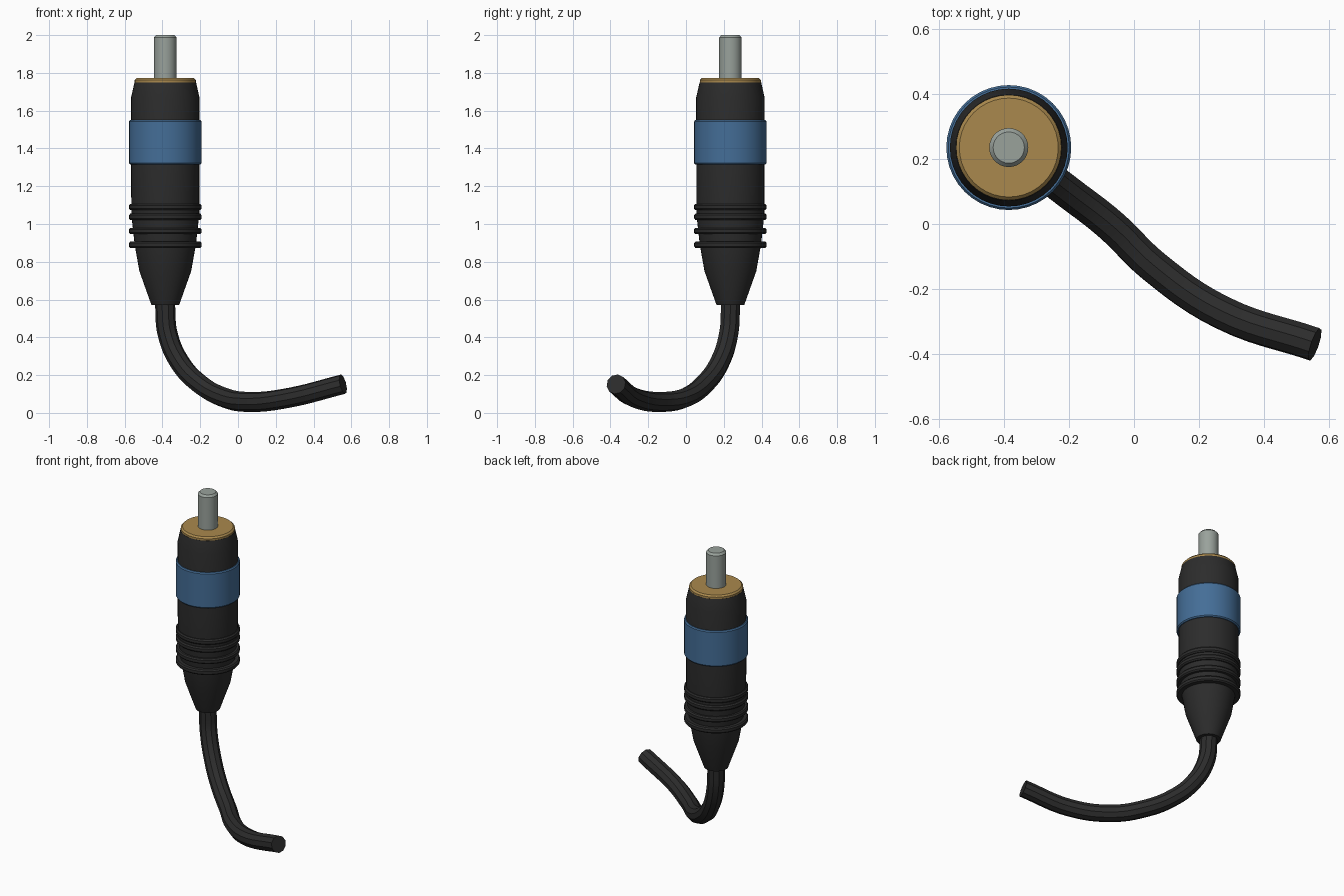
import bpy, bmesh
from math import radians, pi, cos, sin
from mathutils import Vector, Matrix

default = bpy.data.objects.get("Cube")
if default:
    bpy.data.objects.remove(default, do_unlink=True)

AXIS = Vector((-0.385, 0.235, 0))


def material(name, rgb):
    m = bpy.data.materials.new(name)
    m.use_nodes = True
    m.diffuse_color = (*rgb, 1)
    m.node_tree.nodes["Principled BSDF"].inputs["Base Color"].default_value = (*rgb, 1)
    return m


black = material("black rubber", (0.025, 0.025, 0.025))
blue = material("blue band", (0.058, 0.155, 0.31))
gold = material("gold", (0.40, 0.25, 0.075))
silver = material("silver", (0.32, 0.36, 0.33))


def smooth(obj):
    bpy.ops.object.select_all(action='DESELECT')
    obj.select_set(True)
    bpy.context.view_layer.objects.active = obj
    bpy.ops.object.shade_smooth_by_angle(angle=radians(32))


def lathe(name, profile, mat, sides=40):
    """Spin (radius, z) pairs, listed bottom to top, into a capped solid."""
    bm = bmesh.new()
    rings = [[bm.verts.new((r * cos(2 * pi * i / sides), r * sin(2 * pi * i / sides), z))
              for i in range(sides)] for r, z in profile]
    for low, high in zip(rings, rings[1:]):
        for i in range(sides):
            j = (i + 1) % sides
            bm.faces.new((low[i], low[j], high[j], high[i]))
    bm.faces.new(rings[0][::-1])
    bm.faces.new(rings[-1])
    bmesh.ops.translate(bm, verts=bm.verts, vec=AXIS)
    mesh = bpy.data.meshes.new(name)
    bm.to_mesh(mesh)
    bm.free()
    mesh.materials.append(mat)
    obj = bpy.data.objects.new(name, mesh)
    bpy.context.collection.objects.link(obj)
    smooth(obj)
    return obj


# Plug: tapered strain relief and barrel in one profile
lathe("barrel", [(0.073, 0.57), (0.137, 0.75), (0.162, 0.89), (0.18, 1.05),
                 (0.181, 1.67), (0.163, 1.75)], black)
lathe("colour_band", [(0.186, 1.315), (0.192, 1.322), (0.192, 1.543), (0.186, 1.55)], blue)
lathe("contact_disc", [(0.162, 1.74), (0.162, 1.762), (0.152, 1.772)], gold)
lathe("centre_pin", [(0.06, 1.76), (0.06, 1.987), (0.048, 2.0)], silver, 28)

# Raised grip rings around the lower barrel
for n, z in enumerate((0.89, 0.963, 1.038, 1.09)):
    lathe(f"grip_ring_{n + 1}", [(0.15, z - 0.017), (0.185, z - 0.017), (0.192, z - 0.009),
                                 (0.192, z + 0.009), (0.185, z + 0.017), (0.15, z + 0.017)], black)

# Cable: round tube swept along a smooth path
path = [(-0.385, 0.235, 0.66), (-0.385, 0.235, 0.55), (-0.373, 0.226, 0.42),
        (-0.31, 0.18, 0.27), (-0.205, 0.10, 0.155), (-0.07, -0.005, 0.08),
        (0.06, -0.13, 0.058), (0.27, -0.272, 0.08), (0.556, -0.37, 0.152)]
curve = bpy.data.curves.new("cable", 'CURVE')
curve.dimensions = '3D'
curve.bevel_depth = 0.053
curve.bevel_resolution = 3
curve.resolution_u = 6
curve.use_fill_caps = True
spline = curve.splines.new('BEZIER')
spline.bezier_points.add(len(path) - 1)
for point, co in zip(spline.bezier_points, path):
    point.co = co
    point.handle_left_type = point.handle_right_type = 'AUTO'
curve.materials.append(black)
cable = bpy.data.objects.new("cable", curve)
bpy.context.collection.objects.link(cable)
bpy.ops.object.select_all(action='DESELECT')
cable.select_set(True)
bpy.context.view_layer.objects.active = cable
bpy.ops.object.convert(target='MESH')
smooth(bpy.context.view_layer.objects.active)
